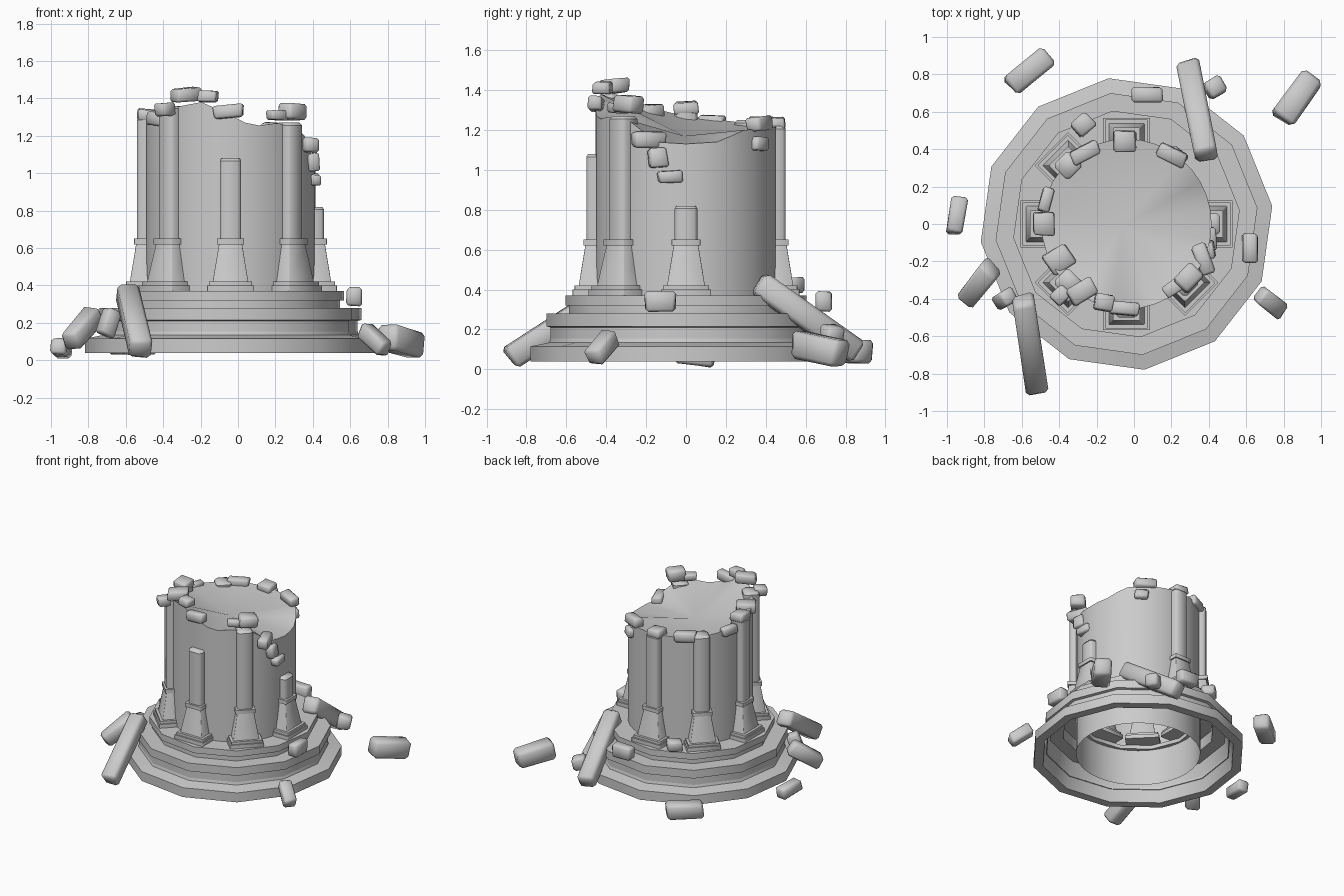
import bpy, bmesh, math, random
from mathutils import Vector, Matrix, Euler

random.seed(4)
cube = bpy.data.objects.get("Cube")
if cube:
    bpy.data.objects.remove(cube, do_unlink=True)

stone = bpy.data.materials.new("grey_stone")
stone.use_nodes = True
stone.diffuse_color = (0.6, 0.6, 0.6, 1)
stone.node_tree.nodes["Principled BSDF"].inputs["Base Color"].default_value = (0.6, 0.6, 0.6, 1)

CX = -0.04  # axis of the tower


def finish(name, bm, angle=35):
    bmesh.ops.recalc_face_normals(bm, faces=bm.faces)
    mesh = bpy.data.meshes.new(name)
    bm.to_mesh(mesh)
    bm.free()
    mesh.materials.append(stone)
    obj = bpy.data.objects.new(name, mesh)
    bpy.context.collection.objects.link(obj)
    bpy.ops.object.select_all(action='DESELECT')
    obj.select_set(True)
    bpy.context.view_layer.objects.active = obj
    bpy.ops.object.shade_smooth_by_angle(angle=math.radians(angle))


def bridge(bm, a, b):
    n = len(a)
    for i in range(n):
        bm.faces.new((a[i], a[(i + 1) % n], b[(i + 1) % n], b[i]))


# Stepped twelve-sided base, hollow underneath
def ring(bm, r, z, n, turn=0.0):
    return [bm.verts.new((CX + r * math.cos(turn + math.tau * i / n),
                          r * math.sin(turn + math.tau * i / n), z)) for i in range(n)]


bm = bmesh.new()
profile = [(.44, .37), (.61, .37), (.61, .32), (.59, .32), (.59, .28), (.705, .28),
           (.705, .215), (.685, .21), (.685, .135), (.785, .115), (.785, .04),
           (.715, .04), (.66, .25), (.56, .25), (.56, .34), (.44, .34)]
rings = [ring(bm, r, z, 12, math.radians(7)) for r, z in profile]
for k, a in enumerate(rings):
    bridge(bm, a, rings[(k + 1) % len(rings)])
finish("stepped_base", bm)

# Round tower wall with a broken rim and sunken rubble top
RIM = [(0, 1.13), (20, 1.14), (40, 1.2), (90, 1.22), (135, 1.23), (180, 1.27), (220, 1.34),
       (250, 1.38), (265, 1.33), (285, 1.25), (305, 1.27), (322, 1.25), (340, 1.14), (360, 1.13)]


def rim_height(deg):
    for (a, za), (b, zb) in zip(RIM, RIM[1:]):
        if a <= deg <= b:
            return za + (zb - za) * (deg - a) / (b - a)


bm = bmesh.new()
N = 36
low, high = ring(bm, .455, .05, N), ring(bm, .455, 1, N)
for i, v in enumerate(high):
    v.co.z = rim_height(i * 360 / N)
bridge(bm, low, high)
centre = bm.verts.new((CX - .02, -.01, 1.17))
for i in range(N):
    bm.faces.new((high[i], high[(i + 1) % N], centre))
finish("tower_wall", bm)


# Square section with chamfered corners
def section(w, chamfer):
    near = w - chamfer
    return [(w, near), (near, w), (-near, w), (-w, near),
            (-w, -near), (-near, -w), (near, -w), (w, -near)]


# Square pilasters: plinth, tapered foot, collar, shaft with broken top
def pilaster(name, deg, top):
    bm = bmesh.new()
    place = Matrix.Translation((CX, 0, 0)) @ Matrix.Rotation(math.radians(deg), 4, 'Z')
    parts = [(.125, .37, .125, .40), (.115, .40, .115, .42), (.095, .42, .062, .62),
             (.072, .62, .072, .65), (.057, .65, .057, top - .015), (.057, top - .015, .048, top)]
    for w0, z0, w1, z1 in parts:
        chamfer = .016 if z0 >= .65 else .003
        loops = [[bm.verts.new(place @ Vector((.443 + x, y, z))) for x, y in section(w, chamfer)]
                 for w, z in ((w0, z0), (w1, z1))]
        bridge(bm, *loops)
        bm.faces.new(loops[0])
        bm.faces.new(loops[1])
    finish(name, bm, 50)


for name, deg, top in (("right", 0, .82), ("back", 90, 1.22), ("back_left", 135, 1.25),
                       ("left", 180, 1.30), ("front_left", 225, 1.36),
                       ("front", 270, 1.08), ("front_right", 315, 1.27)):
    pilaster("pilaster_" + name, deg, top)


# Rough stone block: jittered box with worn, softly shaded edges
def block(name, loc, size, rot=(0, 0, 0), jitter=.1):
    bm = bmesh.new()
    bmesh.ops.create_cube(bm, size=1)
    for v in bm.verts:
        v.co = Vector([c * s * (1 + random.uniform(-jitter, jitter)) for c, s in zip(v.co, size)])
    bmesh.ops.bevel(bm, geom=bm.edges[:], offset=min(size) * .16, segments=1, affect='EDGES')
    turn = Euler([math.radians(a) for a in rot]).to_matrix().to_4x4()
    bm.transform(Matrix.Translation(loc) @ turn)
    finish(name, bm, 62)


# Fallen columns leaning on the base
def fallen(name, start, end, width):
    a, b = Vector(start), Vector(end)
    turn = (b - a).to_track_quat('X', 'Z').to_euler()
    block(name, (a + b) / 2, ((b - a).length, width, width),
          [math.degrees(t) for t in turn], .05)


fallen("fallen_column_front", (-.595, -.40, .37), (-.52, -.88, .055), .12)
fallen("fallen_column_back", (.385, .37, .43), (.29, .85, .09), .125)

# Loose rubble on the ground and steps
rubble = [((-.56, .82, .09), (.27, .12, .12), 40, 0), ((.87, .67, .10), (.28, .13, .14), 55, 8),
          ((-.945, .045, .065), (.20, .09, .09), 80, 8), ((-.83, -.32, .17), (.27, .11, .11), 52, -35),
          ((.73, -.42, .11), (.18, .09, .09), -38, 35), ((.62, -.13, .34), (.08, .15, .10), 0, 0),
          ((-.69, -.40, .20), (.09, .08, .15), 30, 20), ((.43, .73, .17), (.10, .10, .10), 30, 10),
          ((.07, .69, .34), (.16, .08, .10), 0, 0), ((-.27, .53, .42), (.11, .10, .08), 40, 0)]
for i, (loc, size, yaw, pitch) in enumerate(rubble):
    block(f"rubble_{i + 1}", loc, size, (0, pitch, yaw))

# Broken bricks along the rim and down the damaged side
bricks = [((-.05, .44, 1.23), (.11, .11, .06), 0), ((.20, .37, 1.23), (.16, .08, .07), -25),
          ((-.26, .38, 1.23), (.16, .08, .07), 27), ((-.47, .13, 1.24), (.13, .06, .07), 75),
          ((-.48, .0, 1.31), (.11, .12, .06), 0), ((-.40, -.19, 1.29), (.14, .12, .07), 32),
          ((-.28, -.36, 1.42), (.15, .10, .07), 30), ((-.16, -.42, 1.41), (.10, .09, .06), -10),
          ((-.05, -.45, 1.33), (.16, .07, .07), -5), ((-.39, -.38, 1.34), (.09, .08, .07), 45),
          ((.29, -.29, 1.33), (.13, .11, .09), 45), ((.21, -.34, 1.31), (.11, .07, .05), 35),
          ((.37, -.19, 1.15), (.08, .17, .08), 20), ((.40, -.14, 1.06), (.06, .09, .10), 10),
          ((.41, -.08, .965), (.06, .12, .06), 5), ((.23, .36, 1.13), (.10, .08, .07), -40)]
for i, (loc, size, yaw) in enumerate(bricks):
    block(f"rim_brick_{i + 1}", loc, size, (random.uniform(-5, 5), random.uniform(-5, 5), yaw))
